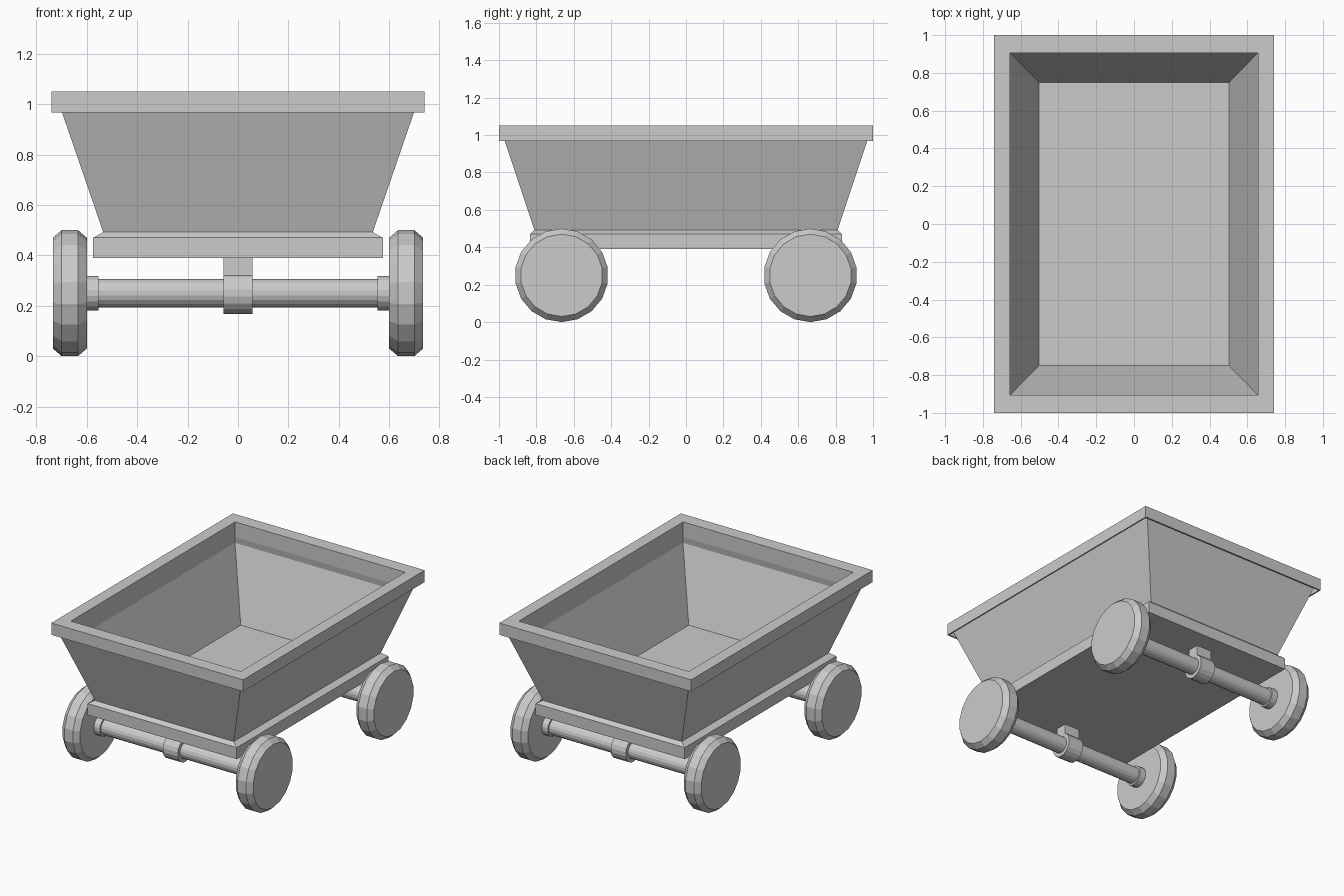
import bpy, bmesh, math

cube = bpy.data.objects.get("Cube")
if cube:
    bpy.data.objects.remove(cube, do_unlink=True)

grey = bpy.data.materials.new("light grey")
grey.use_nodes = True
grey.diffuse_color = (0.6, 0.6, 0.6, 1)
grey.node_tree.nodes["Principled BSDF"].inputs["Base Color"].default_value = (0.6, 0.6, 0.6, 1)


def loft(name, rings):
    """Skin matching rings of points, capping both ends."""
    bm = bmesh.new()
    loops = [[bm.verts.new(p) for p in ring] for ring in rings]
    n = len(loops[0])
    for a, b in zip(loops, loops[1:]):
        for i in range(n):
            j = (i + 1) % n
            bm.faces.new((a[i], a[j], b[j], b[i]))
    bm.faces.new(loops[0])
    bm.faces.new(loops[-1])
    bmesh.ops.recalc_face_normals(bm, faces=bm.faces[:])
    mesh = bpy.data.meshes.new(name)
    bm.to_mesh(mesh)
    bm.free()
    mesh.materials.append(grey)
    obj = bpy.data.objects.new(name, mesh)
    bpy.context.collection.objects.link(obj)
    return obj


def rect_loft(name, sections, y=0):
    """Stack rectangles given as (half x, half y, z)."""
    return loft(name, [[(-w, y - d, z), (w, y - d, z), (w, y + d, z), (-w, y + d, z)]
                       for w, d, z in sections])


def turned(name, profile, y, z, sides=18):
    """Turn a profile of (x, radius) about an axis along x."""
    rings = []
    for x, r in profile:
        angles = [2 * math.pi * (i + 0.5) / sides for i in range(sides)]
        rings.append([(x, y + r * math.cos(a), z + r * math.sin(a)) for a in angles])
    return loft(name, rings)


# Body in one skin: chamfered chassis, tapered wall, lipped rim, sunken floor
chassis = [(0.575, 0.835, 0.39), (0.575, 0.835, 0.47), (0.535, 0.81, 0.492)]
outer_wall = [(0.715, 0.985, 1.015)]
rim = [(0.73, 0.99, 1.015), (0.73, 0.99, 0.968), (0.74, 1.0, 0.968),
       (0.74, 1.0, 1.05), (0.656, 0.905, 1.05), (0.656, 0.905, 0.945)]
inner_wall = [(0.662, 0.912, 0.90), (0.504, 0.75, 0.43)]
rect_loft("hopper_and_chassis", chassis + outer_wall + rim + inner_wall)

# Axles, hangers and wheels at both ends
AXLE_Z = 0.25
for end, y in (("front", -0.665), ("back", 0.665)):
    turned(end + "_axle", [(-0.61, 0.056), (0.61, 0.056)], y, AXLE_Z)
    turned(end + "_axle_collar", [(-0.058, 0.082), (0.058, 0.082)], y, AXLE_Z)
    rect_loft(end + "_hanger", [(0.058, 0.04, 0.27), (0.058, 0.04, 0.40)], y)
    for side, s in (("left", 1), ("right", -1)):
        turned(f"{end}_{side}_hub", [(s * 0.553, 0.068), (s * 0.61, 0.068)], y, AXLE_Z)
        turned(f"{end}_{side}_wheel",
               [(s * 0.60, 0.22), (s * 0.635, 0.25), (s * 0.70, 0.25), (s * 0.735, 0.22)],
               y, AXLE_Z)
